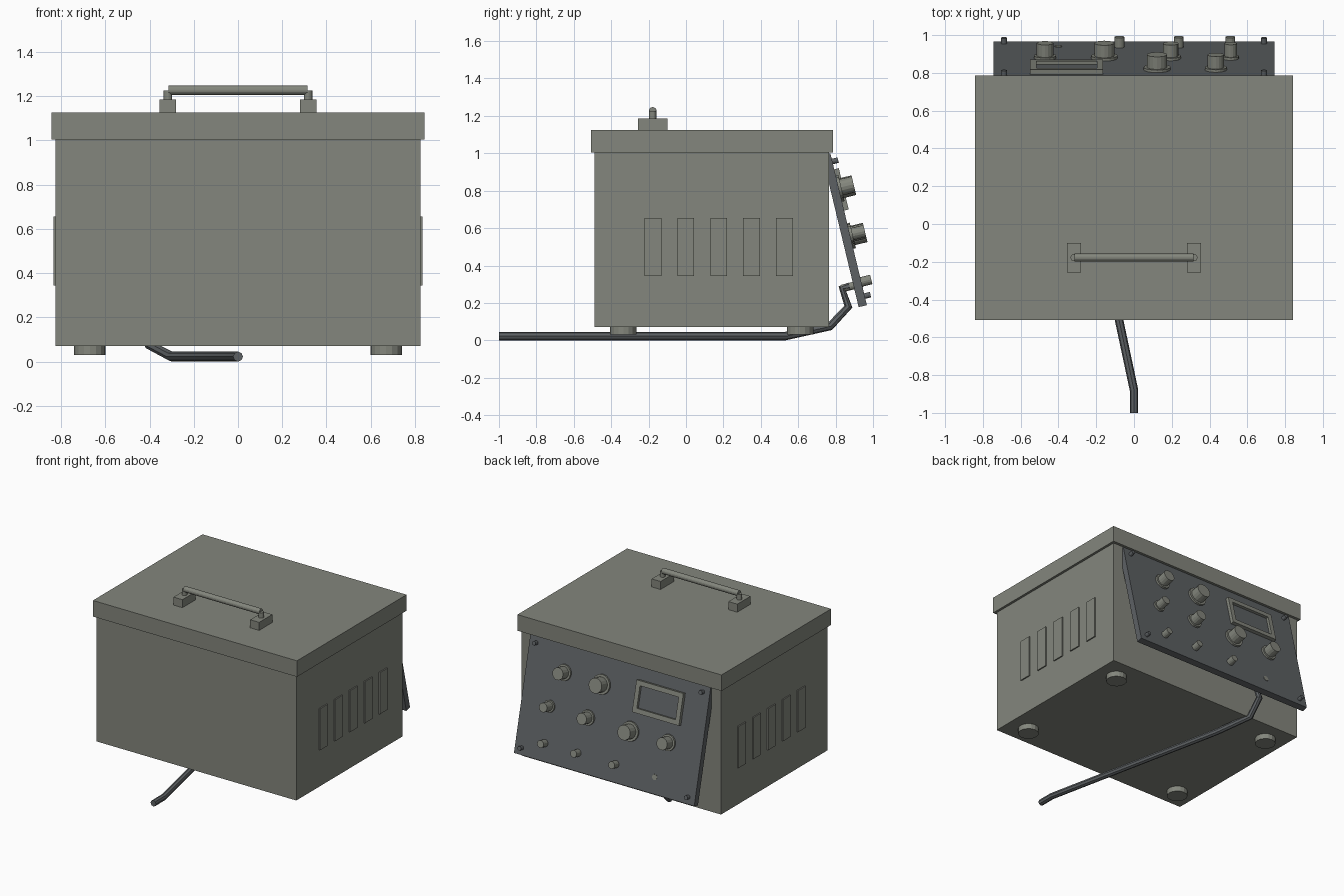
import bpy
import bmesh
import math
from mathutils import Matrix, Vector

old = bpy.data.objects.get("Cube")
if old:
    bpy.data.objects.remove(old, do_unlink=True)


def material(name, rgb):
    m = bpy.data.materials.new(name)
    m.use_nodes = True
    m.diffuse_color = (*rgb, 1)
    m.node_tree.nodes["Principled BSDF"].inputs["Base Color"].default_value = (*rgb, 1)
    return m


GREY = material("warm grey paint", (0.23, 0.24, 0.205))
DARK = material("dark slate", (0.11, 0.12, 0.127))
WORLD = Matrix.Identity(4)


def finish(name, bm, mat, frame):
    mesh = bpy.data.meshes.new(name)
    bm.to_mesh(mesh)
    bm.free()
    mesh.materials.append(mat)
    ob = bpy.data.objects.new(name, mesh)
    ob.matrix_world = frame
    bpy.context.collection.objects.link(ob)
    return ob


def box(name, lo, hi, mat, frame=WORLD):
    lo, hi = Vector(lo), Vector(hi)
    bm = bmesh.new()
    place = Matrix.Translation((lo + hi) / 2) @ Matrix.Diagonal((*(hi - lo), 1))
    bmesh.ops.create_cube(bm, size=1, matrix=place)
    return finish(name, bm, mat, frame)


def rod(name, a, b, r, mat, frame=WORLD, sides=16):
    a, b = Vector(a), Vector(b)
    axis = b - a
    place = Matrix.Translation((a + b) / 2) @ axis.to_track_quat('Z', 'Y').to_matrix().to_4x4()
    bm = bmesh.new()
    bmesh.ops.create_cone(bm, cap_ends=True, segments=sides, radius1=r, radius2=r,
                          depth=axis.length, matrix=place)
    return finish(name, bm, mat, frame)


# Case, lid and feet
box("case", (-0.825, -0.49, 0.07), (0.825, 0.765, 1.005), GREY)
box("lid", (-0.843, -0.508, 1.005), (0.843, 0.785, 1.125), GREY)
for x in (-0.67, 0.67):
    for y in (-0.335, 0.61):
        rod("foot", (x, y, 0.03), (x, y, 0.07), 0.071, GREY)

# Raised vent strips on both sides
for side in (-1, 1):
    for i in range(-2, 3):
        y = 0.175 + 0.176 * i
        xs = sorted((side * 0.82, side * 0.834))
        box("vent", (xs[0], y - 0.045, 0.345), (xs[1], y + 0.045, 0.655), GREY)

# Carrying handle
for side in (-1, 1):
    x = side * 0.317
    box("handle_block", (x - 0.037, -0.256, 1.125), (x + 0.037, -0.1, 1.185), GREY)
    rod("handle_post", (x, -0.178, 1.18), (x, -0.178, 1.225), 0.019, GREY)
rod("handle_bar", (-0.315, -0.178, 1.226), (0.315, -0.178, 1.226), 0.021, GREY)

# Tilted control panel: local x across, y down the slope, z outward
PANEL = Matrix.Translation((0, 0.772, 1.0)) @ Matrix.Rotation(math.radians(-76.5), 4, 'X')
box("control_panel", (-0.745, 0, -0.045), (0.745, 0.835, 0), DARK, PANEL)
for x in (-0.688, 0.688):
    for v in (0.045, 0.785):
        rod("panel_screw", (x, v, 0), (x, v, 0.032), 0.015, DARK, PANEL, 12)

# Knobs: across, down, radius
for x, v, r in ((0.433, 0.19, 0.044), (0.122, 0.195, 0.054), (0.512, 0.447, 0.033),
                (0.194, 0.447, 0.041), (-0.157, 0.455, 0.053), (-0.471, 0.455, 0.044)):
    rod("knob_skirt", (x, v, 0), (x, v, 0.014), r * 1.32, GREY, PANEL)
    rod("knob", (x, v, 0.01), (x, v, 0.082), r, GREY, PANEL)
for x in (0.51, 0.237, -0.077):
    rod("push_button", (x, 0.707, 0), (x, 0.707, 0.055), 0.026, GREY, PANEL)

# Display window with raised frame
L, R, T, B, W = -0.55, -0.163, 0.088, 0.315, 0.034
box("display_glass", (L + W, T + W, 0), (R - W, B - W, 0.006), DARK, PANEL)
for lo, hi in (((L, T), (R, T + W)), ((L, B - W), (R, B)),
               ((L, T + W), (L + W, B - W)), ((R - W, T + W), (R, B - W))):
    box("display_frame", (*lo, 0), (*hi, 0.025), GREY, PANEL)

# Cable socket through the panel
rod("cable_socket", (-0.4, 0.717, -0.11), (-0.4, 0.717, 0.003), 0.02, GREY, PANEL)

# Power cable running under the case
path = [(0, -1, 0.0225), (0, -0.88, 0.0225), (-0.3, 0.53, 0.0225), (-0.4, 0.77, 0.075),
        (-0.4, 0.868, 0.18), (-0.4, 0.835, 0.278), (-0.4, 0.875, 0.288)]
curve = bpy.data.curves.new("power_cable", 'CURVE')
curve.dimensions = '3D'
curve.bevel_depth = 0.0225
curve.bevel_resolution = 2
curve.use_fill_caps = True
spline = curve.splines.new('POLY')
spline.points.add(len(path) - 1)
for p, co in zip(spline.points, path):
    p.co = (*co, 1)
curve.materials.append(DARK)
cable = bpy.data.objects.new("power_cable", curve)
bpy.context.collection.objects.link(cable)
bpy.ops.object.select_all(action='DESELECT')
cable.select_set(True)
bpy.context.view_layer.objects.active = cable
bpy.ops.object.convert(target='MESH')
bpy.ops.object.shade_smooth_by_angle(angle=math.radians(35))
